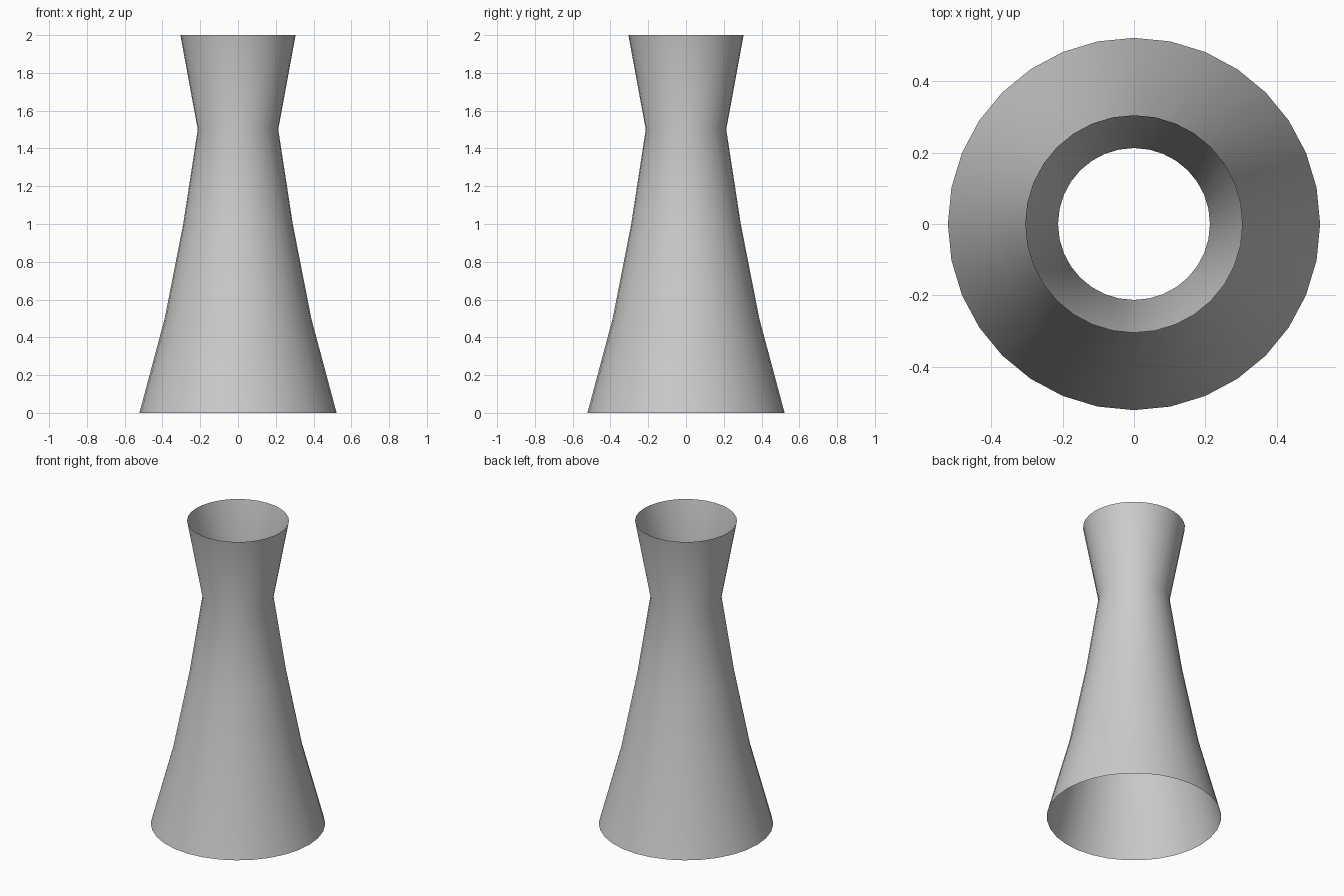
import bpy
import bmesh
from math import cos, sin, tau

cube = bpy.data.objects.get("Cube")
if cube:
    bpy.data.objects.remove(cube, do_unlink=True)

SIDES = 32
# Radius and height of each ring, from the base to the flared rim
PROFILE = [(0.522, 0), (0.388, 0.5), (0.29, 1), (0.213, 1.5), (0.305, 2)]

# Plain grey material
grey = bpy.data.materials.new("light grey")
grey.use_nodes = True
colour = (0.6, 0.6, 0.6, 1)
grey.diffuse_color = colour
grey.node_tree.nodes["Principled BSDF"].inputs["Base Color"].default_value = colour

# Open tower shell: rings of the profile joined by quads
bm = bmesh.new()
rings = [[bm.verts.new((r * cos(tau * i / SIDES), r * sin(tau * i / SIDES), z))
          for i in range(SIDES)] for r, z in PROFILE]
for low, high in zip(rings, rings[1:]):
    for i in range(SIDES):
        j = (i + 1) % SIDES
        bm.faces.new((low[i], low[j], high[j], high[i]))

mesh = bpy.data.meshes.new("tower_shell")
bm.to_mesh(mesh)
bm.free()
mesh.materials.append(grey)
mesh.shade_smooth()
tower = bpy.data.objects.new("tower_shell", mesh)
bpy.context.collection.objects.link(tower)
